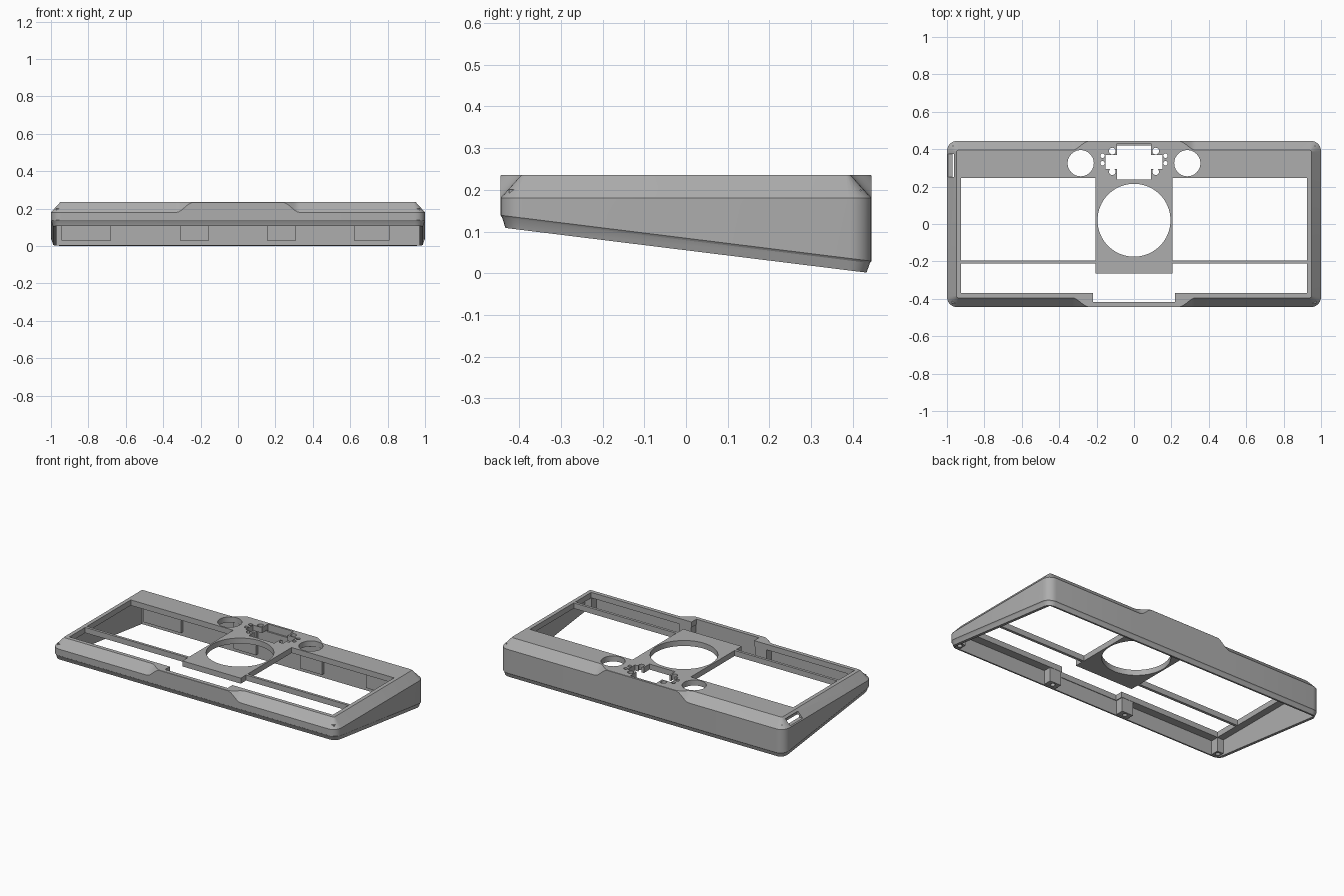
import bpy, bmesh, math
from mathutils import Matrix

cube = bpy.data.objects.get("Cube")
if cube:
    bpy.data.objects.remove(cube, do_unlink=True)

grey = bpy.data.materials.new("matte_grey")
grey.use_nodes = True
COLOUR = (0.42, 0.42, 0.42, 1)
grey.diffuse_color = COLOUR
grey.node_tree.nodes["Principled BSDF"].inputs["Base Color"].default_value = COLOUR

HX, HY, TOP, RIM = 1.0, 0.445, 0.235, 0.18
CHAMFER, RADIUS = 0.05, 0.055


def floor_z(y):
    """Height of the sloping underside."""
    return 0.11 * (HY - y) / (2 * HY)


def hump(x):
    """1 in the middle of the long edges, easing to 0 where the chamfer is full."""
    t = min(1, max(0, (0.33 - abs(x)) / 0.09))
    return 0.97 * t * t * (3 - 2 * t)


def make(name, bm):
    bmesh.ops.recalc_face_normals(bm, faces=bm.faces)
    mesh = bpy.data.meshes.new(name)
    bm.to_mesh(mesh)
    bm.free()
    mesh.materials.append(grey)
    ob = bpy.data.objects.new(name, mesh)
    bpy.context.collection.objects.link(ob)
    return ob


def box(name, x, y, z):
    bm = bmesh.new()
    size = [b - a for a, b in (x, y, z)]
    mid = [(a + b) / 2 for a, b in (x, y, z)]
    bmesh.ops.create_cube(bm, size=1, matrix=Matrix.Translation(mid) @ Matrix.Diagonal((*size, 1)))
    return make(name, bm)


def rod(name, x, y, r, z, sides=32):
    bm = bmesh.new()
    bmesh.ops.create_cone(bm, cap_ends=True, segments=sides, radius1=r, radius2=r,
                          depth=z[1] - z[0], matrix=Matrix.Translation((x, y, sum(z) / 2)))
    return make(name, bm)


def cut(target, cutter):
    cutter.hide_render = True
    mod = target.modifiers.new("cut", 'BOOLEAN')
    mod.operation, mod.solver, mod.object = 'DIFFERENCE', 'EXACT', cutter
    bpy.context.view_layer.objects.active = target
    bpy.ops.object.modifier_apply(modifier=mod.name)
    bpy.data.objects.remove(cutter, do_unlink=True)


def outline(inset, radius, follow_hump=False):
    """Rounded rectangle, with extra points along the hump on the long edges."""
    cx, cy = HX - inset - radius, HY - inset - radius
    steps = [0.24 + 0.09 * i / 8 for i in range(9)]
    edge = [-s for s in reversed(steps)] + steps
    pts = []
    for sx, sy, start in ((1, 1, 0), (-1, 1, 90), (-1, -1, 180), (1, -1, 270)):
        for i in range(7):
            a = math.radians(start + 15 * i)
            pts.append((sx * cx + radius * math.cos(a), sy * cy + radius * math.sin(a)))
        if start in (0, 180):
            for x in edge:
                x = -x * sy
                gap = inset * (1 - hump(x)) if follow_hump else inset
                pts.append((x, sy * (HY - gap)))
    return pts


# Outer shell: sloping base lip, wall, chamfer and flat top
rings = [
    [(x, y, floor_z(y)) for x, y in outline(0.012, RADIUS - 0.012)],
    [(x, y, floor_z(y) + 0.024) for x, y in outline(0.004, RADIUS - 0.004)],
    [(x, y, floor_z(y) + 0.029) for x, y in outline(0, RADIUS)],
    [(x, y, RIM + (TOP - RIM) * hump(x)) for x, y in outline(0, RADIUS)],
    [(x, y, TOP) for x, y in outline(CHAMFER, 0.012, True)],
]
bm = bmesh.new()
loops = [[bm.verts.new(p) for p in ring] for ring in rings]
count = len(loops[0])
for low, high in zip(loops, loops[1:]):
    for i in range(count):
        j = (i + 1) % count
        bm.faces.new((low[i], low[j], high[j], high[i]))
bm.faces.new(loops[0][::-1])
bm.faces.new(loops[-1])
shell = make("case_shell", bm)

# Hollow underside
cut(shell, box("cavity", (-0.97, 0.97), (-0.422, 0.42), (-0.5, 0.2)))

# Openings in the top
THROUGH = (0.15, 0.3)
for s in (-1, 1):
    span = sorted((s * 0.205, s * 0.925))
    cut(shell, box("main_opening", span, (-0.195, 0.245), THROUGH))
    cut(shell, box("front_opening", span, (-0.37, -0.212), THROUGH))
cut(shell, box("middle_opening", (-0.22, 0.22), (-0.418, -0.265), THROUGH))
cut(shell, rod("large_round_opening", 0, 0.02, 0.195, THROUGH, 64))
cut(shell, box("cross_upright", (-0.09, 0.09), (0.237, 0.43), (0.19, 0.3)))
cut(shell, box("cross_arm", (-0.152, 0.152), (0.295, 0.368), THROUGH))
for s in (-1, 1):
    cut(shell, rod("knob_hole", s * 0.285, 0.325, 0.07, THROUGH, 40))
    for y in (0.28, 0.39):
        cut(shell, rod("screw_hole", s * 0.116, y, 0.018, THROUGH, 20))
    for y in (0.325, 0.365):
        cut(shell, rod("pin_hole", s * 0.168, y, 0.012, THROUGH, 16))

# Cable notch in the side chamfer
cut(shell, box("cable_notch", (-1.1, -0.955), (0.25, 0.375), (0.186, 0.222)))

# Screw bosses inside the front wall
for s in (-1, 1):
    for a, b in ((0.225, 0.305), (0.926, 0.972)):
        boss = box("front_boss", sorted((s * a, s * b)), (-0.424, -0.372), (0.112, 0.201))
        cut(boss, rod("boss_hole", s * (a + b) / 2, -0.397, 0.014, (0.05, 0.17), 20))

# Thickened pads inside the back wall
for a, b in ((-0.945, -0.68), (-0.31, -0.155), (0.155, 0.31), (0.62, 0.81)):
    box("back_pad", (a, b), (0.4, 0.424), (0.03, 0.201))

# Smooth rounded corners, keep edges crisp
bpy.ops.object.select_all(action='DESELECT')
shell.select_set(True)
bpy.context.view_layer.objects.active = shell
bpy.ops.object.shade_smooth_by_angle(angle=math.radians(20))
